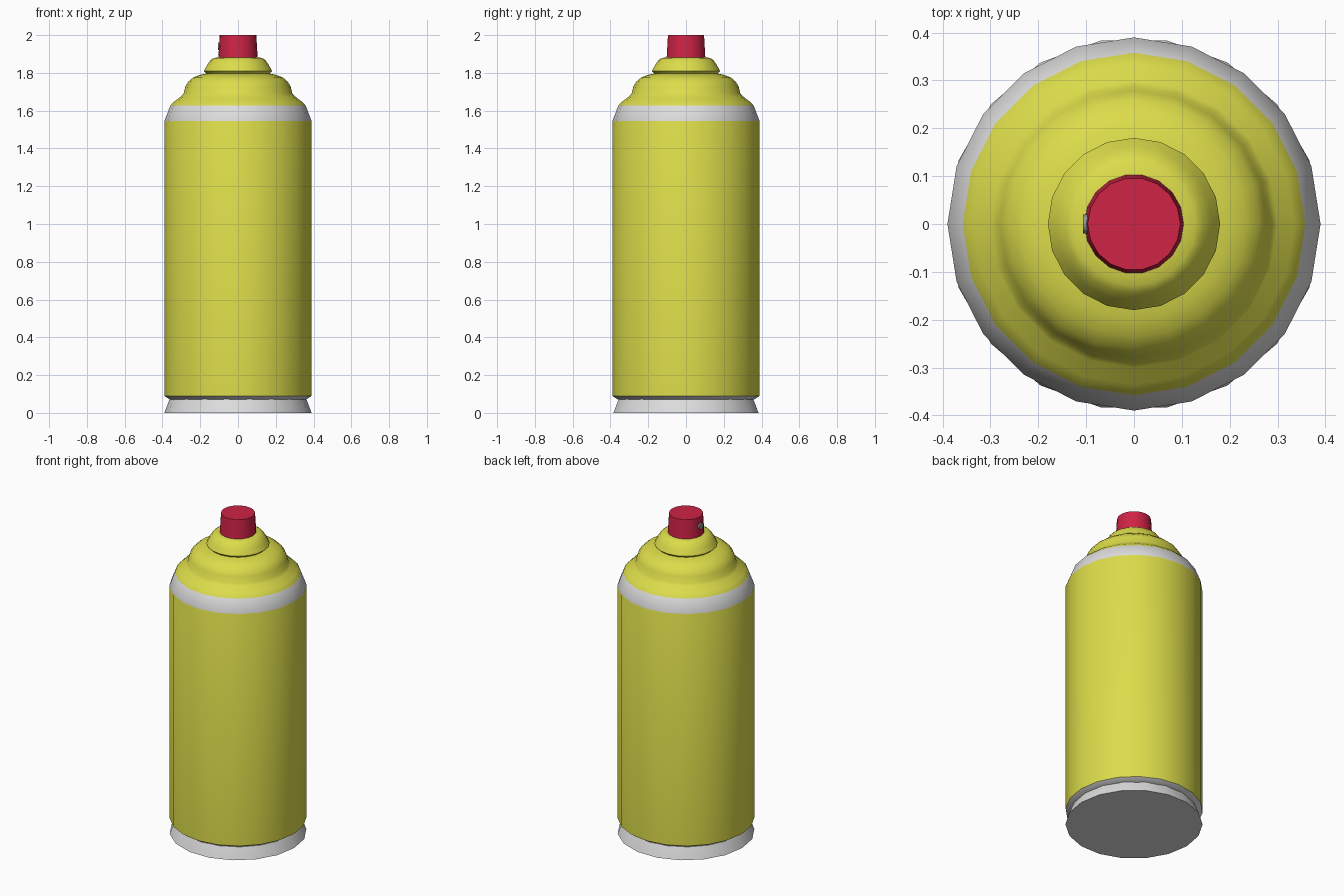
import bpy, bmesh, math

if "Cube" in bpy.data.objects:
    bpy.data.objects.remove(bpy.data.objects["Cube"])


def material(name, rgb):
    m = bpy.data.materials.new(name)
    m.diffuse_color = (*rgb, 1)
    m.use_nodes = True
    m.node_tree.nodes["Principled BSDF"].inputs["Base Color"].default_value = m.diffuse_color
    return m


yellow = material("yellow paint", (0.72, 0.72, 0.07))
silver = material("pale silver", (0.72, 0.72, 0.72))
red = material("red plastic", (0.62, 0.017, 0.06))
grey = material("grey nozzle", (0.3, 0.3, 0.3))


def lathe(name, profile, sides, mats, rule=None, angle=35):
    """Revolve (radius, z) points around z and close both ends."""
    bm = bmesh.new()
    rings = [[bm.verts.new((r * math.cos(2 * math.pi * i / sides),
                            r * math.sin(2 * math.pi * i / sides), z))
              for i in range(sides)] for r, z in profile]
    for a, b in zip(rings, rings[1:]):
        for i in range(sides):
            j = (i + 1) % sides
            bm.faces.new((a[i], a[j], b[j], b[i]))
    bm.faces.new(rings[0][::-1])
    bm.faces.new(rings[-1])
    if rule:
        for f in bm.faces:
            f.material_index = rule(f.calc_center_median().z)
    me = bpy.data.meshes.new(name)
    bm.to_mesh(me)
    bm.free()
    for m in mats:
        me.materials.append(m)
    ob = bpy.data.objects.new(name, me)
    bpy.context.collection.objects.link(ob)
    bpy.ops.object.select_all(action='DESELECT')
    bpy.context.view_layer.objects.active = ob
    ob.select_set(True)
    bpy.ops.object.shade_smooth_by_angle(angle=math.radians(angle))
    return ob


# Flared foot ring
lathe("base_ring", [(0.39, 0), (0.365, 0.065), (0.36, 0.075)], 18, [silver])

# Can body with silver bevels at bottom and shoulder, yellow dome above
lathe("can_body", [(0.36, 0.07), (0.39, 0.09), (0.39, 1.545), (0.358, 1.627),
                   (0.335, 1.65), (0.30, 1.677), (0.288, 1.69), (0.279, 1.728),
                   (0.262, 1.755), (0.235, 1.777), (0.20, 1.79), (0.15, 1.80)],
      20, [yellow, silver],
      lambda z: 1 if z < 0.09 or 1.55 < z < 1.627 else 0, 50)

# Valve collar
lathe("valve_collar", [(0.165, 1.795), (0.18, 1.81), (0.163, 1.842),
                       (0.145, 1.868), (0.128, 1.879), (0.09, 1.884)],
      20, [yellow], angle=40)

# Spray button
lathe("spray_button", [(0.104, 1.88), (0.097, 2.0)], 18, [red])

# Nozzle disc on the -x side of the button
nozzle = lathe("nozzle", [(0.02, 0), (0.02, 0.012)], 12, [grey])
nozzle.rotation_euler = (0, -math.pi / 2, 0)
nozzle.location = (-0.095, 0, 1.942)
